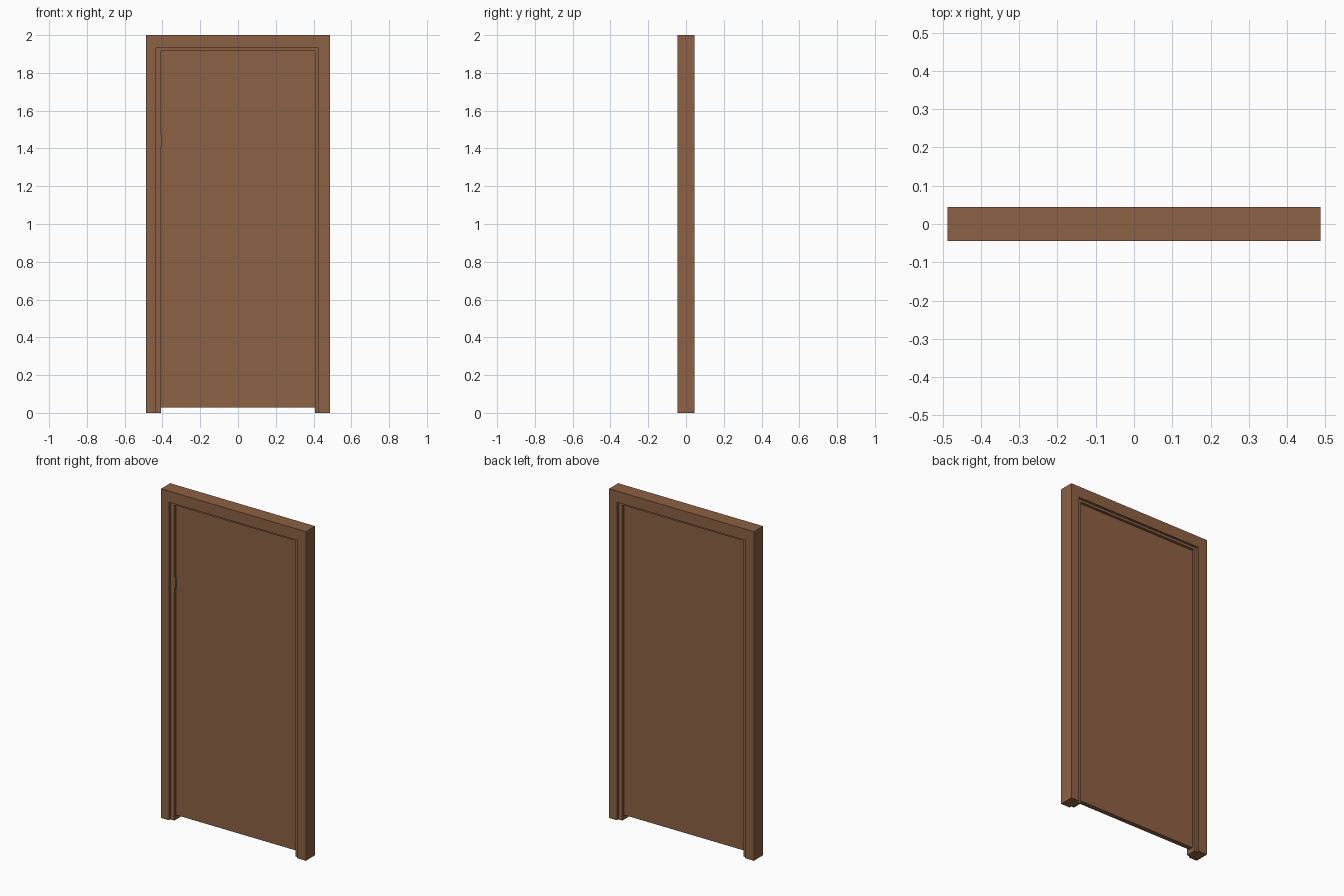
import bpy
import bmesh

# Remove the default cube
cube = bpy.data.objects.get("Cube")
if cube:
    bpy.data.objects.remove(cube, do_unlink=True)

HALF_W, HALF_D, HEIGHT = 0.487, 0.044, 2.0
STOP_Y, LEAF_Y = 0.03, 0.014

wood = bpy.data.materials.new("brown wood")
wood.use_nodes = True
colour = (0.265, 0.119, 0.056, 1)
wood.diffuse_color = colour
wood.node_tree.nodes["Principled BSDF"].inputs["Base Color"].default_value = colour


def add_object(name, bm):
    bmesh.ops.recalc_face_normals(bm, faces=bm.faces)
    mesh = bpy.data.meshes.new(name)
    bm.to_mesh(mesh)
    bm.free()
    mesh.materials.append(wood)
    obj = bpy.data.objects.new(name, mesh)
    bpy.context.collection.objects.link(obj)
    return obj


def box(name, low, high):
    bm = bmesh.new()
    bmesh.ops.create_cube(bm, size=1)
    for v in bm.verts:
        v.co = [(a + b) / 2 + c * (b - a) for a, b, c in zip(low, high, v.co)]
    return add_object(name, bm)


# Rebated frame: a moulded section swept up one jamb, over the head and down
NARROW, WIDE, HEAD, STOP = 0.053, 0.061, 0.068, 0.08
section = [  # inset on -x jamb, inset on +x jamb, inset at head, depth
    (0, 0, 0, -HALF_D),
    (NARROW, WIDE, HEAD, -HALF_D),
    (NARROW, WIDE, HEAD, -STOP_Y),
    (STOP, STOP, 0.083, -STOP_Y),
    (STOP, STOP, 0.083, STOP_Y),
    (WIDE, NARROW, HEAD, STOP_Y),
    (WIDE, NARROW, HEAD, HALF_D),
    (0, 0, 0, HALF_D),
]
bm = bmesh.new()
rows = []
for a, b, top, y in section:
    x0, x1, z1 = a - HALF_W, HALF_W - b, HEIGHT - top
    rows.append([bm.verts.new((x, y, z))
                 for x, z in ((x0, 0), (x0, z1), (x1, z1), (x1, 0))])
for r, s in zip(rows, rows[1:] + rows[:1]):
    for i in range(3):
        bm.faces.new((r[i], r[i + 1], s[i + 1], s[i]))
for end in (0, 3):
    bm.faces.new([r[end] for r in rows])
add_object("door_frame", bm)

# Flat door leaf, tucked behind the stops and clear of the floor
box("door_leaf", (-0.415, -LEAF_Y, 0.028), (0.415, LEAF_Y, 1.925))

# Small latch keep on the inner face of the jamb stop
box("latch_keep", (-0.408, -0.026, 1.41), (-0.402, -LEAF_Y, 1.475))
